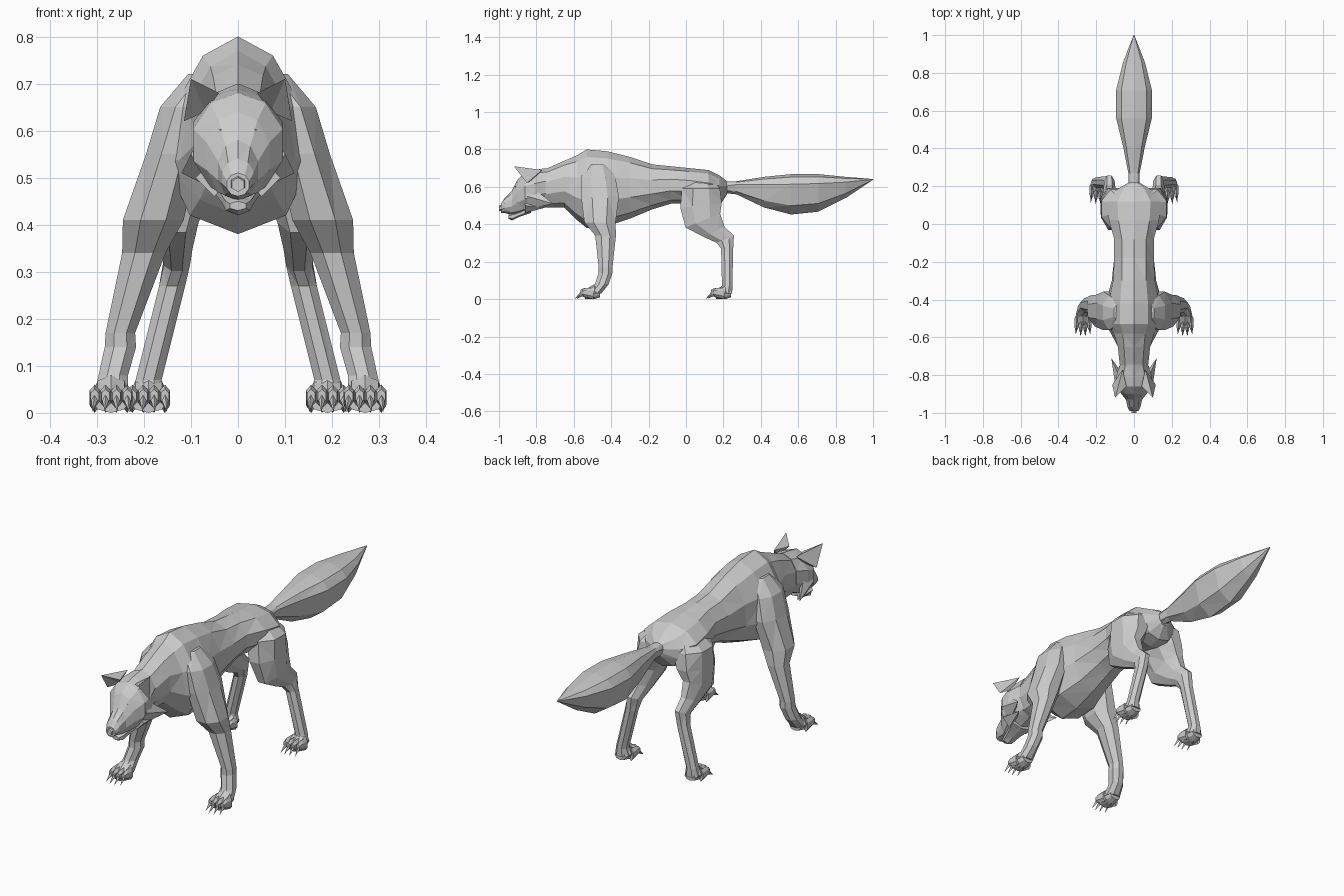
import bpy
import bmesh
from math import sin, cos, pi
from mathutils import Vector

old = bpy.data.objects.get("Cube")
if old:
    bpy.data.objects.remove(old, do_unlink=True)

grey = (.6, .6, .6, 1)
fur = bpy.data.materials.new("grey fur")
fur.use_nodes = True
fur.diffuse_color = grey
fur.node_tree.nodes["Principled BSDF"].inputs["Base Color"].default_value = grey


def finish(bm, name):
    """Facet the mesh, give it the fur colour and place it in the scene."""
    bmesh.ops.triangulate(bm, faces=[f for f in bm.faces if len(f.verts) > 3])
    bmesh.ops.recalc_face_normals(bm, faces=bm.faces)
    mesh = bpy.data.meshes.new(name)
    bm.to_mesh(mesh)
    bm.free()
    mesh.materials.append(fur)
    obj = bpy.data.objects.new(name, mesh)
    bpy.context.scene.collection.objects.link(obj)


def skin(name, rings):
    """Join rings of points into a closed tube."""
    bm = bmesh.new()
    loops = [[bm.verts.new(point) for point in ring] for ring in rings]
    for near, far in zip(loops, loops[1:]):
        for i in range(len(near)):
            bm.faces.new((near[i - 1], near[i], far[i], far[i - 1]))
    bm.faces.new(loops[0])
    bm.faces.new(loops[-1])
    finish(bm, name)


def section(y, top, low, half, x=0, ridge=.5, taper=0, sides=10):
    """Upright cross-section, widest at the ridge fraction of its height;
    taper narrows the upper part and broadens the lower."""
    middle = low + (top - low) * ridge
    ring = []
    for i in range(sides):
        angle = 2 * pi * i / sides
        rise = cos(angle)
        reach = top - middle if rise > 0 else middle - low
        ring.append(Vector((x + half * sin(angle) * (1 - taper * rise), y,
                            middle + reach * rise)))
    return ring


def joint(x, y, z, width, depth, tilt=0, sides=8):
    """Level cross-section of a leg; tilt raises its back edge."""
    ring = []
    for i in range(sides):
        angle = 2 * pi * (i + .5) / sides
        back = depth * cos(angle)
        ring.append(Vector((x + width * sin(angle), y + back, z + tilt * back)))
    return ring


def spike(name, base, tip):
    """Pyramid from a base outline to a tip."""
    bm = bmesh.new()
    ring = [bm.verts.new(point) for point in base]
    peak = bm.verts.new(tip)
    for i in range(len(ring)):
        bm.faces.new((ring[i - 1], ring[i], peak))
    bm.faces.new(ring)
    finish(bm, name)


def tuft(name, root, tip, half, height):
    """Four-sided spike on an upright diamond."""
    x, y, z = root
    spike(name, section(y, z + height, z - height, half, x=x, sides=4), tip)


# Torso with neck, raised withers, deep chest and narrow waist
skin("torso", [
    section(y=-.84, top=.67, low=.5, half=.06),
    section(y=-.74, top=.7, low=.49, half=.08),
    section(y=-.65, top=.74, low=.49, half=.09),
    section(y=-.58, top=.77, low=.42, half=.12, taper=.2),
    section(y=-.53, top=.8, low=.38, half=.15, taper=.2),
    section(y=-.42, top=.79, low=.39, half=.15, taper=.2),
    section(y=-.3, top=.76, low=.43, half=.12, taper=.1),
    section(y=-.18, top=.72, low=.48, half=.11),
    section(y=-.08, top=.71, low=.51, half=.11),
    section(y=.02, top=.7, low=.51, half=.14),
    section(y=.12, top=.69, low=.49, half=.15),
    section(y=.18, top=.66, low=.5, half=.1),
    section(y=.22, top=.63, low=.56, half=.03),
])

# Tail: thin root swelling into a leaf-shaped brush, deeper below than above
brush = [section(y=.18, top=.63, low=.57, half=.03, sides=8)]
steps = 5
for step in range(steps):
    t = step / steps
    swell = sin(pi * t)
    brush.append(section(y=.27 + .73 * t,
                         top=.63 + .04 * swell,
                         low=.56 - .12 * swell + .1 * t ** 3,
                         half=max(.03, .1 * swell), ridge=.75, sides=8))
brush.append(section(y=1, top=.642, low=.638, half=.002, sides=8))
skin("tail", brush)

# Head, tapering along the muzzle
skin("head", [
    section(y=-.75, top=.7, low=.5, half=.08),
    section(y=-.81, top=.69, low=.48, half=.1),
    section(y=-.86, top=.68, low=.46, half=.1),
    section(y=-.9, top=.64, low=.45, half=.07),
    section(y=-.93, top=.58, low=.45, half=.045),
    section(y=-.97, top=.54, low=.46, half=.036),
    section(y=-.99, top=.51, low=.46, half=.025),
])
skin("lower_jaw", [
    section(y=-.83, top=.5, low=.46, half=.06, sides=6),
    section(y=-.89, top=.47, low=.44, half=.04, sides=6),
    section(y=-.93, top=.46, low=.42, half=.03, sides=6),
    section(y=-.95, top=.45, low=.43, half=.02, sides=6),
])
skin("nose", [
    section(y=-.97, top=.51, low=.47, half=.02, sides=6),
    section(y=-1, top=.5, low=.47, half=.015, sides=6),
])


def mirrored(side, points):
    return [(side * x, y, z) for x, y, z in points]


def leg(name, side, rings):
    skin(name, [mirrored(side, ring) for ring in rings])


def paw(label, x, front):
    """Pad with four arched toes and claws; front is the claw tip."""
    skin(label + "_pad", [
        section(front + .14, top=.05, low=.01, half=.03, x=x, sides=8),
        section(front + .11, top=.08, low=0, half=.04, x=x, sides=8),
        section(front + .06, top=.05, low=0, half=.04, x=x, sides=8),
    ])
    for place in range(4):
        offset = place - 1.5
        toe_x = x + .023 * offset
        tip = front + .01 * abs(offset)
        skin(f"{label}_toe_{place}", [
            section(tip + .09, top=.06, low=0, half=.012, x=toe_x, sides=6),
            section(tip + .05, top=.06, low=.01, half=.013, x=toe_x, sides=6),
            section(tip + .03, top=.05, low=.02, half=.01, x=toe_x, sides=6),
        ])
        tuft(f"{label}_claw_{place}", (toe_x, tip + .035, .03),
             (toe_x + .003 * offset, tip, .002), half=.008, height=.014)


for side, word in ((1, "left"), (-1, "right")):
    # Front leg: shoulder, upper arm, elbow, wrist, ankle
    leg(word + "_front_leg", side, [
        joint(x=.06, y=-.47, z=.72, width=.05, depth=.06),
        joint(x=.11, y=-.47, z=.65, width=.06, depth=.1),
        joint(x=.14, y=-.46, z=.55, width=.06, depth=.11),
        joint(x=.18, y=-.46, z=.41, width=.07, depth=.09),
        joint(x=.2, y=-.43, z=.34, width=.05, depth=.06),
        joint(x=.25, y=-.43, z=.17, width=.034, depth=.04),
        joint(x=.25, y=-.43, z=.14, width=.036, depth=.04),
        joint(x=.265, y=-.45, z=.08, width=.034, depth=.04),
        joint(x=.27, y=-.49, z=.03, width=.04, depth=.04),
    ])
    # Hind leg: hip, thigh, knee, hock, ankle
    leg(word + "_hind_leg", side, [
        joint(x=.06, y=.08, z=.65, width=.05, depth=.06),
        joint(x=.09, y=.08, z=.59, width=.09, depth=.11),
        joint(x=.11, y=.08, z=.5, width=.07, depth=.12, tilt=.1),
        joint(x=.13, y=.09, z=.42, width=.05, depth=.1, tilt=.4),
        joint(x=.13, y=.15, z=.36, width=.036, depth=.06, tilt=.5),
        joint(x=.13, y=.21, z=.32, width=.03, depth=.05, tilt=.4),
        joint(x=.14, y=.22, z=.27, width=.03, depth=.035),
        joint(x=.19, y=.22, z=.07, width=.03, depth=.03),
        joint(x=.19, y=.21, z=.03, width=.04, depth=.04),
    ])
    paw(word + "_front", side * .27, front=-.6)
    paw(word + "_hind", side * .19, front=.1)

    # Forward-leaning ear with a hollow front
    inner, hollow = (.04, -.86, .68), (.07, -.82, .64)
    outer, back, tip = (.115, -.85, .62), (.06, -.77, .69), (.1, -.92, .71)
    *base, peak = mirrored(side, [inner, hollow, outer, back, tip])
    spike(word + "_ear", base, peak)

    # Cheek fur swept back, and a brow above the eye
    tuft(word + "_cheek_tuft", (side * .06, -.85, .55), (side * .12, -.71, .51),
         half=.04, height=.07)
    tuft(word + "_jaw_tuft", (side * .05, -.86, .5), (side * .08, -.75, .49),
         half=.04, height=.04)
    tuft(word + "_brow", (side * .06, -.86, .62), (side * .035, -.915, .6),
         half=.025, height=.02)
